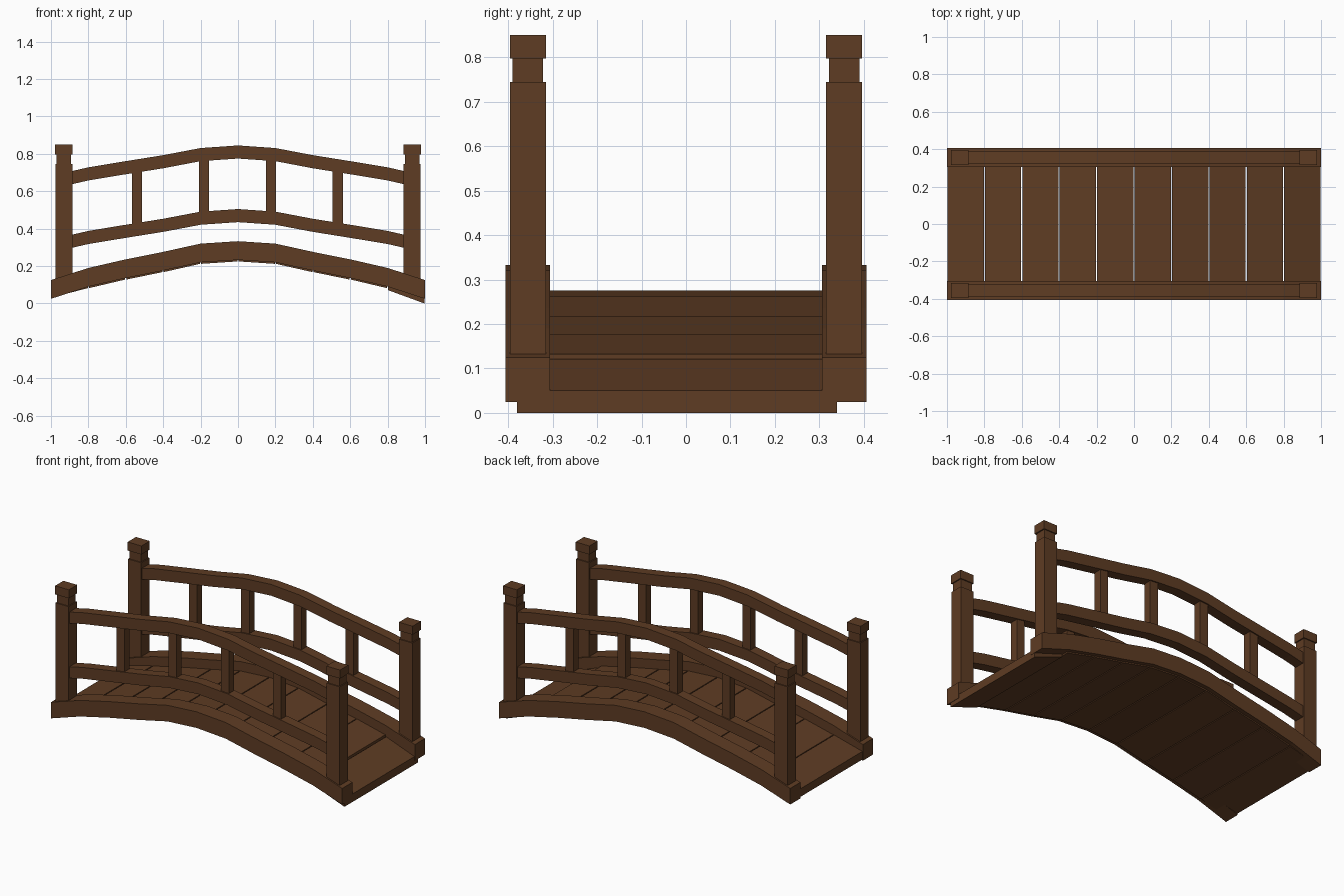
import bpy
from mathutils import Matrix

cube = bpy.data.objects.get("Cube")
if cube:
    bpy.data.objects.remove(cube, do_unlink=True)

# Single timber colour
wood = bpy.data.materials.new("brown_wood")
wood.use_nodes = True
WOOD_RGBA = (0.112, 0.045, 0.017, 1)
wood.diffuse_color = WOOD_RGBA
wood.node_tree.nodes["Principled BSDF"].inputs["Base Color"].default_value = WOOD_RGBA


def extrude_y(name, outline, y0, y1):
    """Solid from a closed outline in x and z, between two y values."""
    n = len(outline)
    verts = [(x, y, z) for y in (y0, y1) for x, z in outline]
    faces = [tuple(range(n)), tuple(reversed(range(n, 2 * n)))]
    faces += [(i, i + n, (i + 1) % n + n, (i + 1) % n) for i in range(n)]
    mesh = bpy.data.meshes.new(name)
    mesh.from_pydata(verts, [], faces)
    mesh.materials.append(wood)
    obj = bpy.data.objects.new(name, mesh)
    bpy.context.collection.objects.link(obj)
    return obj


def box(name, x, y, z0, z1, wx, wy):
    a, b = x - wx / 2, x + wx / 2
    return extrude_y(name, [(a, z0), (b, z0), (b, z1), (a, z1)], y - wy / 2, y + wy / 2)


def arch(name, half, depth, y0, y1):
    """Curved beam from the top heights of its right half."""
    top = [(-x, z) for x, z in reversed(half[1:])] + half
    bottom = [(x, z - depth) for x, z in top]
    return extrude_y(name, bottom + top[::-1], y0, y1)


def height(half, x):
    """Height of an arch at x."""
    for (xa, za), (xb, zb) in zip(half, half[1:]):
        if abs(x) <= xb:
            return za + (zb - za) * (abs(x) - xa) / (xb - xa)
    return half[-1][1]


BEAM = [(0, .333), (.2, .32), (.4, .276), (.6, .236), (.8, .19), (1, .125)]
LOWER = [(0, .505), (.2, .491), (.4, .453), (.6, .421), (.8, .388), (.93, .358)]
UPPER = [(x, z + .34) for x, z in LOWER]
POST_X, RAIL_Y = .931, .356

for side, s in (("front", -1), ("back", 1)):
    y = s * RAIL_Y

    # Side beam and rails
    arch(side + "_beam", BEAM, .1, y - .05, y + .05)
    arch(side + "_lower_rail", LOWER, .07, y - .032, y + .032)
    arch(side + "_handrail", UPPER, .07, y - .032, y + .032)

    # Balusters
    for i in range(4):
        x = -.54 + i * .358
        box(f"{side}_baluster_{i + 1}", x, y, height(LOWER, x) - .03,
            height(UPPER, x) - .04, .055, .05)

    # End posts with neck and cap
    for end, e in (("right", -1), ("left", 1)):
        x = e * POST_X
        label = f"{side}_{end}_post"
        box(label, x, y, .1, .745, .09, .081)
        box(label + "_neck", x, y, .74, .8, .078, .068)
        box(label + "_cap", x, y, .797, .85, .094, .081)

# Deck planks following the beams
GAP, THICK = .003, .05
for i in range(10):
    xa, xb = -1 + i * .2, -.8 + i * .2
    za, zb = (height(BEAM, x) - .108 for x in (xa, xb))
    back_edge = .38
    if i == 0:
        za += .015
    if i == 9:
        # The last plank sags and sits off centre
        za, zb, back_edge = .071, 0, .34
    xa, xb = xa + GAP, xb - GAP
    extrude_y(f"deck_plank_{i + 1}",
              [(xa, za), (xb, zb), (xb, zb + THICK), (xa, za + THICK)], -.38, back_edge)
